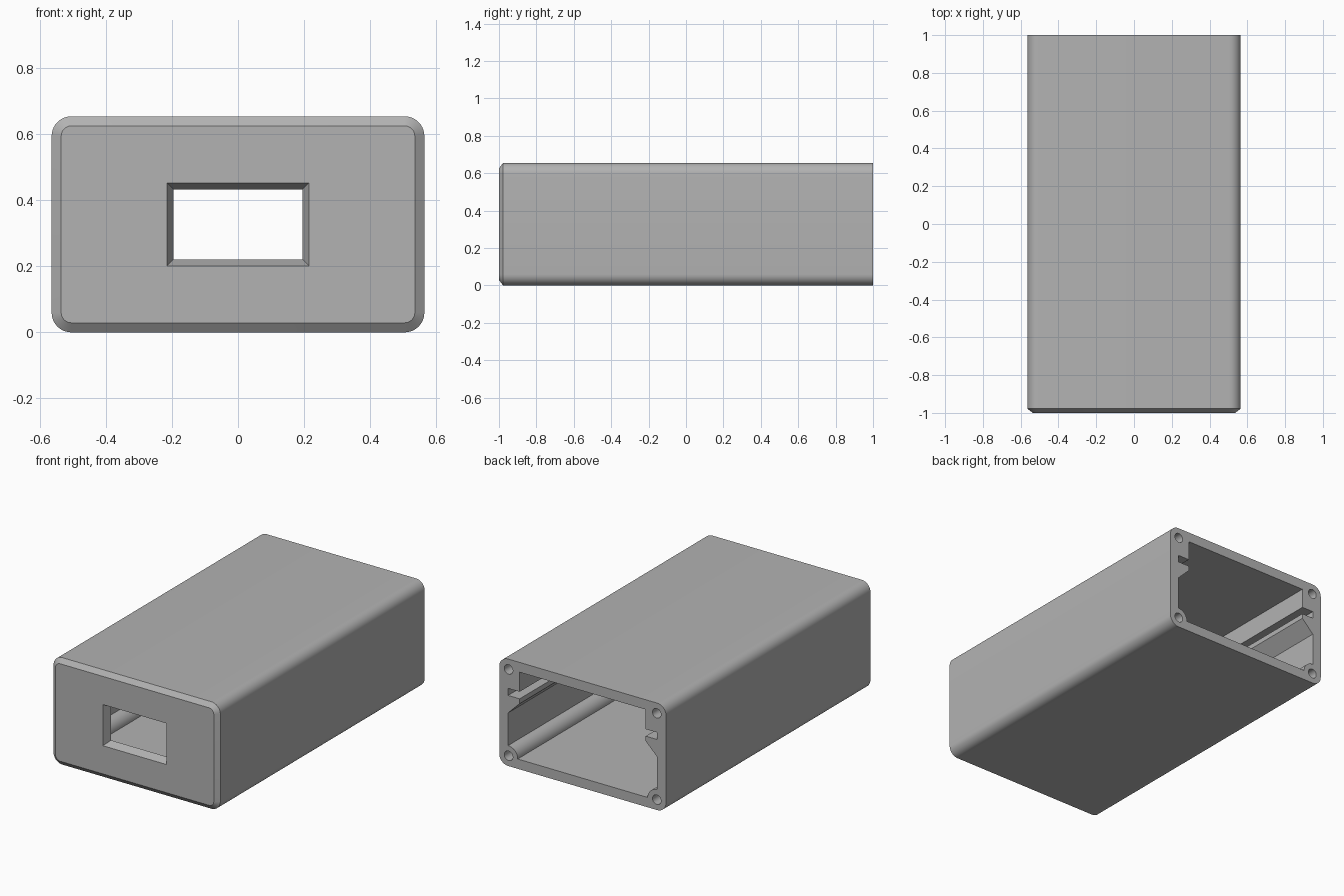
import bpy, bmesh
from math import sin, cos, pi, radians

W, H, L = 0.565, 0.655, 1.0      # half width, height, half length
WALL = 0.06
MID = H / 2

if "Cube" in bpy.data.objects:
    bpy.data.objects.remove(bpy.data.objects["Cube"])

grey = bpy.data.materials.new("plain grey")
grey.use_nodes = True
colour = (0.45, 0.45, 0.45, 1)
grey.diffuse_color = colour
grey.node_tree.nodes["Principled BSDF"].inputs["Base Color"].default_value = colour


def arc(cx, cz, r, start, end, n=10):
    """Points on an arc in the x-z plane, angles in degrees."""
    angles = [radians(start + (end - start) * i / n) for i in range(n + 1)]
    return [(cx + r * cos(a), cz + r * sin(a)) for a in angles]


def rounded(half_w, half_h, r):
    """Rounded rectangle centred on the case axis."""
    pts = []
    for i, (sx, sz) in enumerate([(1, 1), (-1, 1), (-1, -1), (1, -1)]):
        pts += arc(sx * (half_w - r), MID + sz * (half_h - r), r, 90 * i, 90 * i + 90)
    return pts


def rectangle(half_w, half_h):
    return [(sx * half_w, MID + sz * half_h)
            for sx, sz in [(1, 1), (-1, 1), (-1, -1), (1, -1)]]


def loft(name, sections):
    """Closed solid through (y, outline) sections with equal point counts."""
    bm = bmesh.new()
    rings = [[bm.verts.new((x, y, z)) for x, z in pts] for y, pts in sections]
    for a, b in zip(rings, rings[1:]):
        for i in range(len(a)):
            j = (i + 1) % len(a)
            bm.faces.new((a[i], a[j], b[j], b[i]))
    bm.faces.new(rings[0])
    bm.faces.new(rings[-1])
    bmesh.ops.recalc_face_normals(bm, faces=bm.faces)
    mesh = bpy.data.meshes.new(name)
    bm.to_mesh(mesh)
    bm.free()
    mesh.materials.append(grey)
    obj = bpy.data.objects.new(name, mesh)
    bpy.context.collection.objects.link(obj)
    return obj


# Outer shell with a chamfered front rim
case = loft("enclosure_case", [
    (-L, rounded(W - 0.029, MID - 0.029, 0.031)),
    (-L + 0.022, rounded(W, MID, 0.06)),
    (L, rounded(W, MID, 0.06)),
])

# Cavity outline: floor boss, wall, sloped rail, board slot, top block
inner, rail = W - WALL, W - 0.138
side = arc(inner, WALL, 0.065, 180, 90)
side += [(inner, 0.325), (rail, 0.402), (rail, 0.432), (inner, 0.432),
         (inner, 0.475), (rail, 0.475), (rail, H - WALL)]
outline = side + [(-x, z) for x, z in reversed(side)]
cutters = [loft("cavity_cutter", [(-L + 0.05, outline), (L + 0.1, outline)])]

# Tapered window through the front wall
cutters.append(loft("window_cutter", [
    (-L - 0.02, rectangle(0.223, 0.134)),
    (-L + 0.07, rectangle(0.187, 0.098)),
]))

# Blind screw holes in the four back corners
for sx in (-1, 1):
    for z in (0.063, H - 0.063):
        ring = arc(sx * (W - 0.063), z, 0.029, 0, 360, 24)[:-1]
        cutters.append(loft("screw_hole_cutter", [(L - 0.3, ring), (L + 0.1, ring)]))

bpy.context.view_layer.objects.active = case
case.select_set(True)
for cutter in cutters:
    cutter.hide_render = True
    mod = case.modifiers.new(cutter.name, "BOOLEAN")
    mod.operation = "DIFFERENCE"
    mod.solver = "EXACT"
    mod.object = cutter
    bpy.ops.object.modifier_apply(modifier=mod.name)
    bpy.data.objects.remove(cutter)

bpy.ops.object.shade_smooth_by_angle(angle=radians(30))
